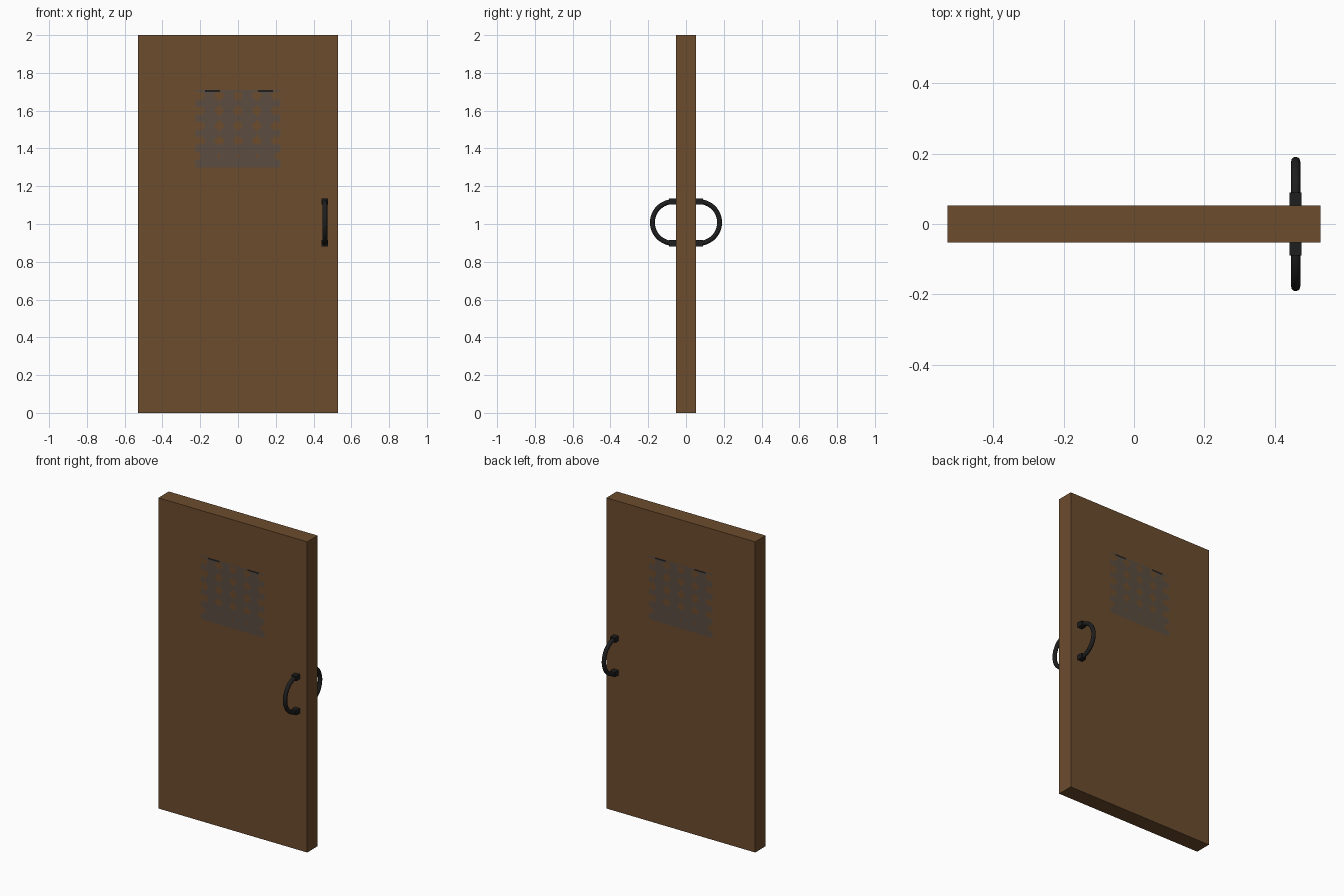
import bpy, bmesh, math
from mathutils import Matrix, Vector

if "Cube" in bpy.data.objects:
    bpy.data.objects.remove(bpy.data.objects["Cube"])


def material(name, rgb):
    m = bpy.data.materials.new(name)
    m.diffuse_color = (*rgb, 1)
    m.use_nodes = True
    m.node_tree.nodes["Principled BSDF"].inputs["Base Color"].default_value = m.diffuse_color
    return m


wood = material("brown wood", (0.15, 0.072, 0.027))
grey = material("grey brown grille", (0.103, 0.073, 0.052))
black = material("black iron", (0.013, 0.013, 0.014))

W, T, H = 0.53, 0.053, 2.0      # half width, half thickness, height


def add_object(name, bm, mats):
    me = bpy.data.meshes.new(name)
    bm.normal_update()
    bm.to_mesh(me)
    bm.free()
    ob = bpy.data.objects.new(name, me)
    bpy.context.collection.objects.link(ob)
    for m in mats:
        me.materials.append(m)
    return ob


def grille_colour(x, z):
    """Painted grille: crossing bars with small diamond gaps and scalloped sides."""
    if abs(x) > 0.225 or not 1.30 < z < 1.71:
        return 0
    if z > 1.70:
        return 2 if 0.10 < abs(x) < 0.18 else 1
    # distance to the nearest gap centre
    dx = abs((x + 0.05) % 0.1 - 0.05)
    dz = abs((z - 1.32) % 0.08 - 0.04)
    size = 0.026 if z > 1.42 else 0.011
    if abs(x) > 0.2:
        return 0 if dz < 0.018 else 1
    return 0 if dx + dz < size else 1


# Door slab, cut finely around the grille so that it is coloured flush
bm = bmesh.new()
bmesh.ops.create_cube(bm, size=1, matrix=Matrix.Translation((0, 0, H / 2))
                      @ Matrix.Diagonal((2 * W, 2 * T, H, 1)))


def cut(co, no):
    bmesh.ops.bisect_plane(bm, geom=bm.verts[:] + bm.edges[:] + bm.faces[:],
                           plane_co=co, plane_no=no)


for i in range(46):
    cut((-0.225 + i * 0.01, 0, 0), (1, 0, 0))
for i in range(42):
    cut((0, 0, 1.30 + i * 0.01), (0, 0, 1))
bm.normal_update()
for f in bm.faces:
    if abs(f.normal.y) > 0.9:
        c = f.calc_center_median()
        f.material_index = grille_colour(c.x, c.z)
add_object("door_slab", bm, [wood, grey, black])

# Pull handles on both faces
HX, HZ, R, TUBE = 0.46, 1.008, 0.11, 0.013
SEG, SIDES = 24, 12
for side, label in ((-1, "front"), (1, "back")):
    # Bent tube: short straight ends and a half circle
    path = [(0.045, R, 0.0)]
    for i in range(SEG + 1):
        a = math.pi * i / SEG
        path.append((0.068 + R * math.sin(a), R * math.cos(a), a))
    path.append((0.045, -R, math.pi))
    bm = bmesh.new()
    rings = []
    for y, z, a in path:
        ring = []
        for k in range(SIDES):
            t = 2 * math.pi * k / SIDES
            out = TUBE * math.cos(t)
            ring.append(bm.verts.new((HX + TUBE * math.sin(t),
                                      side * (y + out * math.sin(a)),
                                      HZ + z + out * math.cos(a))))
        rings.append(ring)
    for r0, r1 in zip(rings, rings[1:]):
        for k in range(SIDES):
            n = (k + 1) % SIDES
            bm.faces.new((r0[k], r0[n], r1[n], r1[k]))
    bm.faces.new(rings[0])
    bm.faces.new(rings[-1])
    bmesh.ops.recalc_face_normals(bm, faces=bm.faces[:])
    for f in bm.faces:
        f.smooth = len(f.verts) == 4
    add_object(label + "_handle", bm, [black])

    # Square collars where the tube meets the door
    bm = bmesh.new()
    for s in (-1, 1):
        bmesh.ops.create_cube(bm, size=1, matrix=Matrix.Translation(
            (HX, side * 0.069, HZ + s * R)) @ Matrix.Diagonal((0.034, 0.042, 0.032, 1)))
    add_object(label + "_handle_collars", bm, [black])
